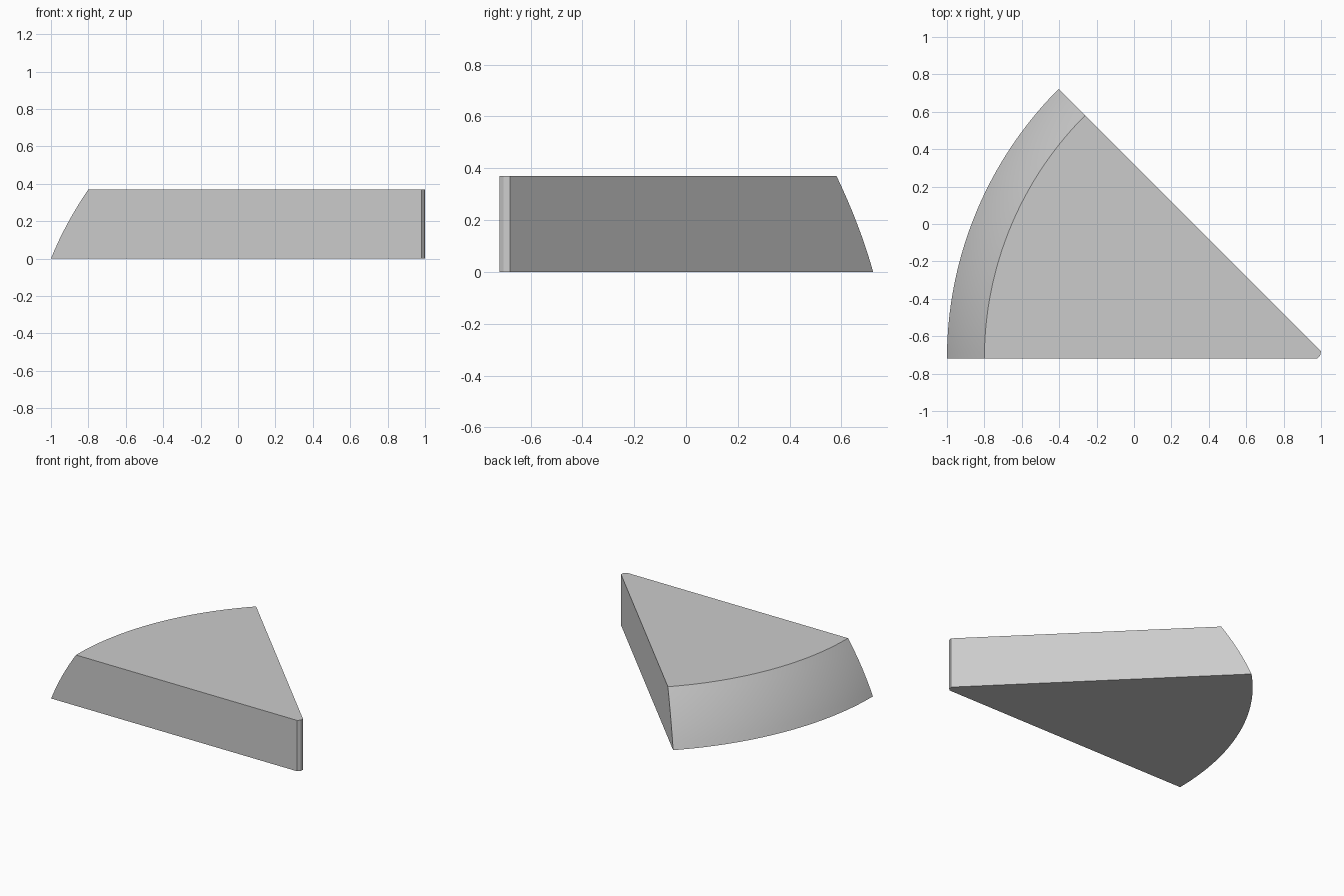
import bpy, bmesh, math

cube = bpy.data.objects.get("Cube")
if cube:
    bpy.data.objects.remove(cube, do_unlink=True)

HEIGHT = 0.37
R_BOTTOM, R_TOP = 2.04, 1.84      # rim radius at the base and at the top
BULGE = 0.013                     # outward bow of the rim
CX, CY = 1.04, -0.72              # where the two straight sides would meet
SWEEP = math.radians(45)
ARC_STEPS, LEVELS = 40, 8
TIP = [(1.0, -0.68), (0.995, -0.705), (0.98, -0.72)]   # blunted point

# Plain grey surface
grey = bpy.data.materials.new("plain_grey")
grey.use_nodes = True
color = (0.6, 0.6, 0.6, 1)
grey.diffuse_color = color
grey.node_tree.nodes["Principled BSDF"].inputs["Base Color"].default_value = color


def outline(t):
    """Wedge outline at height fraction t: curved rim, then the tip."""
    r = R_BOTTOM + (R_TOP - R_BOTTOM) * t + 4 * BULGE * t * (1 - t)
    angles = [SWEEP * i / ARC_STEPS for i in range(ARC_STEPS + 1)]
    rim = [(CX - r * math.cos(a), CY + r * math.sin(a)) for a in angles]
    return [(x, y, HEIGHT * t) for x, y in rim + TIP]


# Wedge: stacked outlines joined by walls, capped above and below
bm = bmesh.new()
rings = [[bm.verts.new(p) for p in outline(k / LEVELS)] for k in range(LEVELS + 1)]
for low, high in zip(rings, rings[1:]):
    for i in range(len(low)):
        j = (i + 1) % len(low)
        face = bm.faces.new((low[i], low[j], high[j], high[i]))
        face.smooth = i < ARC_STEPS
bm.faces.new(rings[0])
bm.faces.new(rings[-1])
bmesh.ops.recalc_face_normals(bm, faces=bm.faces)

# Only the curved rim is smooth; its borders stay crisp
for edge in bm.edges:
    edge.smooth = all(f.smooth for f in edge.link_faces)

mesh = bpy.data.meshes.new("wedge")
bm.to_mesh(mesh)
bm.free()
mesh.materials.append(grey)
wedge = bpy.data.objects.new("wedge", mesh)
bpy.context.collection.objects.link(wedge)
